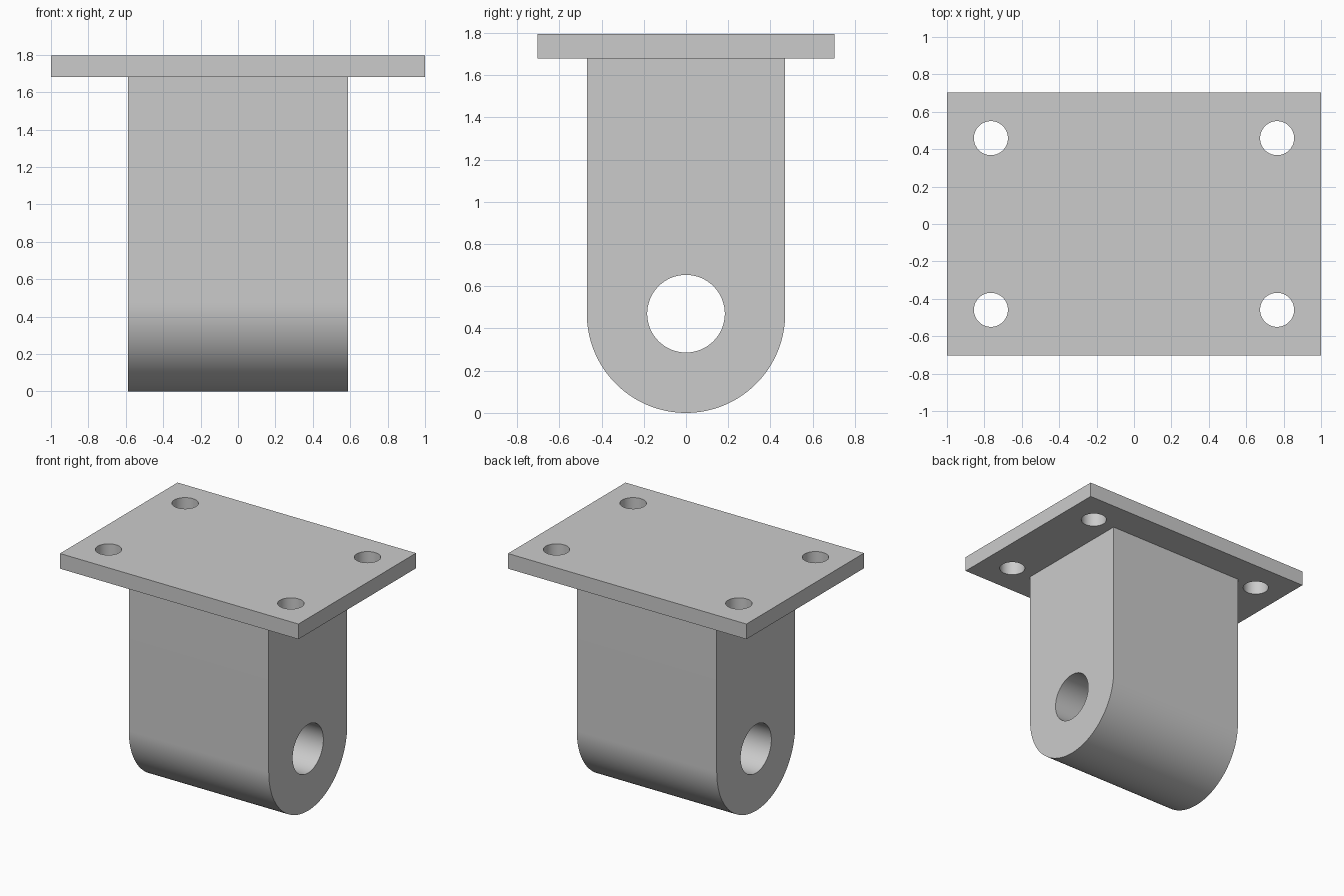
import bpy
import bmesh
from math import pi, sin, cos, radians
from mathutils import Vector

# Remove the default cube
cube = bpy.data.objects.get("Cube")
if cube:
    bpy.data.objects.remove(cube, do_unlink=True)

# Single plain grey finish
GREY = (0.6, 0.6, 0.6, 1.0)
metal = bpy.data.materials.new("plain grey")
metal.use_nodes = True
metal.diffuse_color = GREY
metal.node_tree.nodes["Principled BSDF"].inputs["Base Color"].default_value = GREY


def arc(cx, cy, radius, start, end, steps):
    """Points along an arc, both ends included."""
    angles = [start + (end - start) * i / steps for i in range(steps + 1)]
    return [(cx + radius * cos(a), cy + radius * sin(a)) for a in angles]


def circle(cx, cy, radius, steps=64):
    return arc(cx, cy, radius, 0, 2 * pi, steps)[:-1]


def extruded_part(name, loops, to_3d, depth):
    """Fill an outline with holes, then extrude it into a solid."""
    bm = bmesh.new()
    edges = []
    for loop in loops:
        verts = [bm.verts.new(to_3d(u, v)) for u, v in loop]
        edges += [bm.edges.new((a, b)) for a, b in zip(verts, verts[1:] + verts[:1])]
    bmesh.ops.triangle_fill(bm, use_beauty=True, use_dissolve=False, edges=edges)
    result = bmesh.ops.extrude_face_region(bm, geom=bm.faces[:])
    moved = [g for g in result["geom"] if isinstance(g, bmesh.types.BMVert)]
    bmesh.ops.translate(bm, verts=moved, vec=depth)
    bmesh.ops.recalc_face_normals(bm, faces=bm.faces[:])
    mesh = bpy.data.meshes.new(name)
    bm.to_mesh(mesh)
    bm.free()
    mesh.materials.append(metal)
    obj = bpy.data.objects.new(name, mesh)
    bpy.context.collection.objects.link(obj)
    bpy.ops.object.select_all(action="DESELECT")
    obj.select_set(True)
    bpy.context.view_layer.objects.active = obj
    bpy.ops.object.shade_smooth_by_angle(angle=radians(30))
    return obj


TOP, PLATE_BOTTOM = 1.795, 1.68
HALF_X, HALF_Y = 1.0, 0.704
LUG_X, LUG_R = 0.587, 0.47

# Mounting plate with four bolt holes
plate = [(-HALF_X, -HALF_Y), (HALF_X, -HALF_Y), (HALF_X, HALF_Y), (-HALF_X, HALF_Y)]
bolt_holes = [circle(sx * 0.765, sy * 0.459, 0.091) for sx in (-1, 1) for sy in (-1, 1)]
extruded_part("mounting_plate", [plate] + bolt_holes,
              lambda u, v: Vector((u, v, PLATE_BOTTOM)),
              Vector((0, 0, TOP - PLATE_BOTTOM)))

# Round-ended lug with a cross bore for the pin
lug = [(LUG_R, PLATE_BOTTOM), (-LUG_R, PLATE_BOTTOM)] + arc(0, LUG_R, LUG_R, pi, 2 * pi, 64)
extruded_part("pivot_lug", [lug, circle(0, LUG_R, 0.184)],
              lambda u, v: Vector((-LUG_X, u, v)),
              Vector((2 * LUG_X, 0, 0)))
